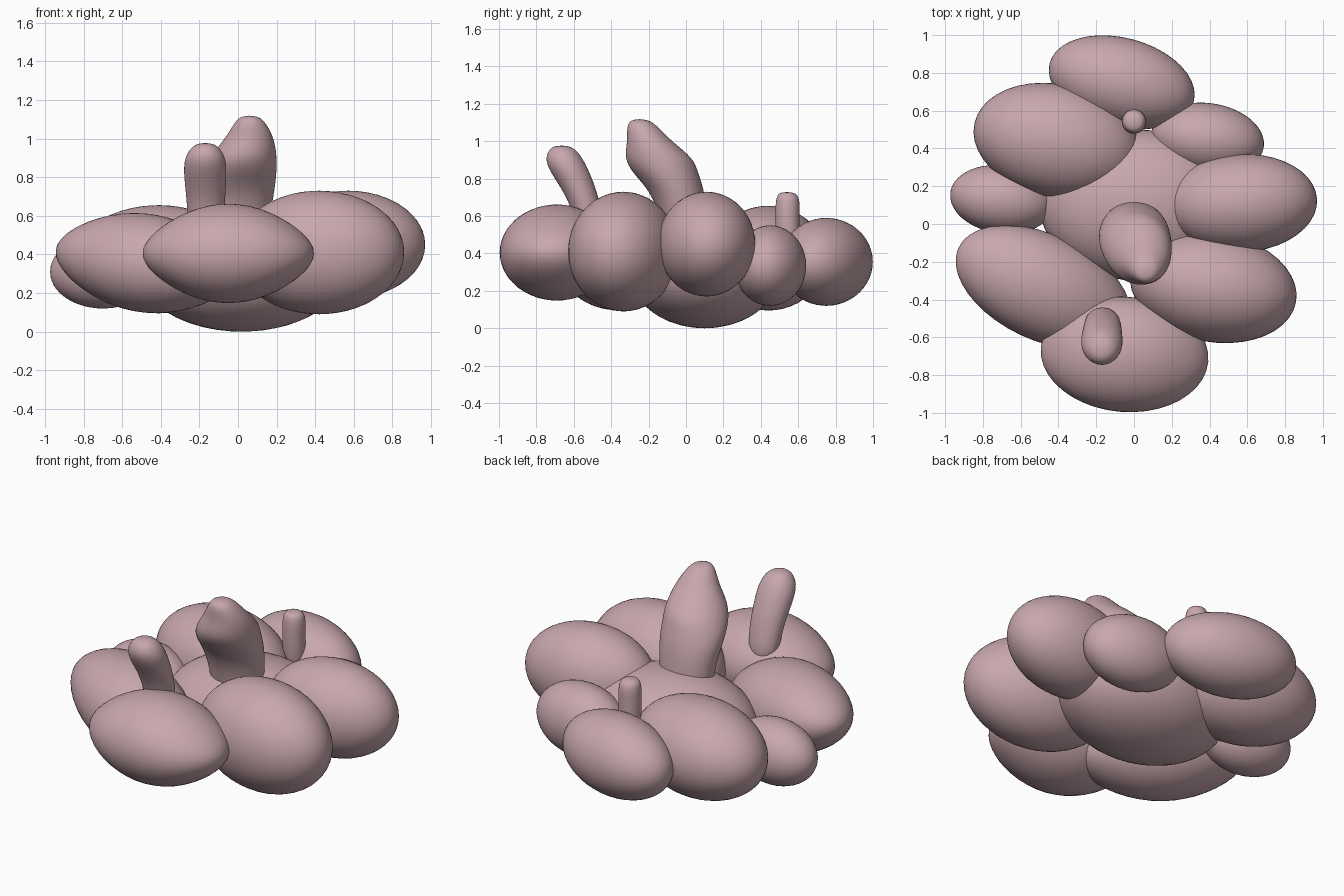
import bpy, bmesh, math
from mathutils import Matrix, Vector

cube = bpy.data.objects.get("Cube")
if cube:
    bpy.data.objects.remove(cube, do_unlink=True)

# One dusty pink for everything
pink = bpy.data.materials.new("dusty pink")
pink.use_nodes = True
color = (0.58, 0.39, 0.42, 1)
pink.diffuse_color = color
pink.node_tree.nodes["Principled BSDF"].inputs["Base Color"].default_value = color


def finish(name, bm):
    bmesh.ops.recalc_face_normals(bm, faces=bm.faces)
    for face in bm.faces:
        face.smooth = True
    mesh = bpy.data.meshes.new(name)
    bm.to_mesh(mesh)
    bm.free()
    mesh.materials.append(pink)
    obj = bpy.data.objects.new(name, mesh)
    bpy.context.scene.collection.objects.link(obj)
    return obj


def lobe(name, center, radii, turn=0, tilt=0, pinch=0):
    """Ellipsoid turned about z and tilted about y; pinch flattens its ends."""
    bm = bmesh.new()
    bmesh.ops.create_icosphere(bm, subdivisions=4, radius=1)
    for v in bm.verts:
        v.co.z *= 1 - pinch * v.co.x ** 2
    place = (Matrix.Translation(center)
             @ Matrix.Rotation(math.radians(turn), 4, "Z")
             @ Matrix.Rotation(math.radians(tilt), 4, "Y")
             @ Matrix.Diagonal((*radii, 1)))
    bmesh.ops.transform(bm, matrix=place, verts=bm.verts)
    finish(name, bm)


def stalk(name, rings, sides=16):
    """Loft of level oval rings (x, y, z, x radius, y radius), rounded off."""
    bm = bmesh.new()
    loops = []
    for x, y, z, rx, ry in rings:
        angles = [math.tau * i / sides for i in range(sides)]
        loops.append([bm.verts.new((x + rx * math.cos(a), y + ry * math.sin(a), z))
                      for a in angles])
    for low, high in zip(loops, loops[1:]):
        for i in range(sides):
            j = (i + 1) % sides
            bm.faces.new((low[i], low[j], high[j], high[i]))
    bm.faces.new(loops[0][::-1])
    bm.faces.new(loops[-1])
    obj = finish(name, bm)
    obj.modifiers.new("round", "SUBSURF").levels = 2
    obj.modifiers["round"].render_levels = 2


# Core and the ring of lobes around it
lobe("core", (0.02, 0.1, 0.3), (0.52, 0.4, 0.3))
lobe("front_lobe", (-0.05, -0.69, 0.405), (0.445, 0.305, 0.257), turn=-5, pinch=0.25)
lobe("right_front_lobe", (-0.48, -0.335, 0.355), (0.5, 0.28, 0.255), turn=-25, tilt=8, pinch=0.2)
lobe("left_front_lobe", (0.42, -0.335, 0.41), (0.445, 0.29, 0.32), turn=-10)
lobe("left_lobe", (0.57, 0.11, 0.45), (0.4, 0.26, 0.28), turn=3)
lobe("left_back_lobe", (0.39, 0.45, 0.335), (0.3, 0.19, 0.215), turn=-8)
lobe("back_lobe", (-0.065, 0.75, 0.355), (0.395, 0.235, 0.235), turn=-15)
lobe("right_back_lobe", (-0.41, 0.44, 0.375), (0.445, 0.3, 0.28), turn=-12)
lobe("right_lobe", (-0.7, 0.13, 0.31), (0.275, 0.18, 0.19), turn=-8)

# Stalks rising from the top
stalk("middle_stalk", [
    (0, 0, 0.42, 0.16, 0.13),
    (0, -0.01, 0.6, 0.17, 0.13),
    (0, -0.05, 0.74, 0.195, 0.15),
    (0.01, -0.11, 0.83, 0.195, 0.18),
    (0.03, -0.145, 0.91, 0.175, 0.19),
    (0.06, -0.195, 1.0, 0.13, 0.12),
    (0.063, -0.23, 1.07, 0.09, 0.09),
    (0.06, -0.25, 1.12, 0.05, 0.05)])
stalk("front_stalk", [
    (-0.17, -0.5, 0.48, 0.09, 0.08),
    (-0.165, -0.535, 0.66, 0.1, 0.08),
    (-0.17, -0.59, 0.78, 0.11, 0.1),
    (-0.17, -0.645, 0.88, 0.115, 0.11),
    (-0.17, -0.66, 0.945, 0.085, 0.085),
    (-0.17, -0.665, 0.978, 0.04, 0.04)])
stalk("back_stalk", [
    (0, 0.55, 0.35, 0.065, 0.065),
    (0, 0.54, 0.58, 0.065, 0.065),
    (0, 0.545, 0.69, 0.068, 0.068),
    (0, 0.54, 0.73, 0.045, 0.045)])
